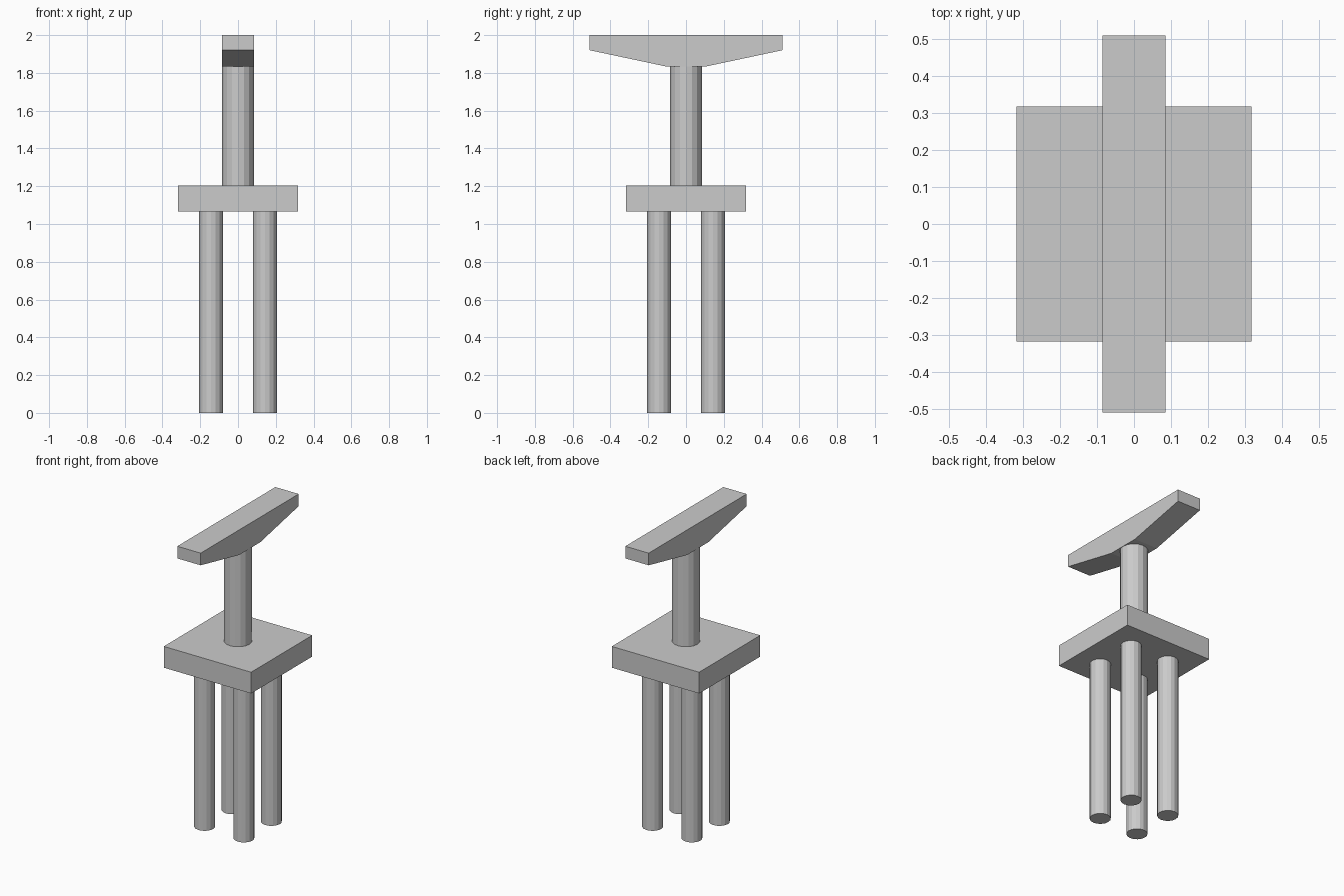
import bpy
import bmesh

cube = bpy.data.objects.get("Cube")
if cube:
    bpy.data.objects.remove(cube, do_unlink=True)

# Single concrete colour
concrete = bpy.data.materials.new("concrete_grey")
concrete.use_nodes = True
grey = (0.6, 0.6, 0.6, 1)
concrete.diffuse_color = grey
concrete.node_tree.nodes["Principled BSDF"].inputs["Base Color"].default_value = grey


def cylinder(name, x, y, bottom, top, radius):
    bpy.ops.mesh.primitive_cylinder_add(
        vertices=16, radius=radius, depth=top - bottom,
        location=(x, y, (bottom + top) / 2))
    obj = bpy.context.object
    obj.name = name
    obj.data.materials.append(concrete)
    return obj


def extruded_profile(name, profile, half_width):
    """Extrude a (y, z) outline along x."""
    bm = bmesh.new()
    face = bm.faces.new([bm.verts.new((-half_width, y, z)) for y, z in profile])
    result = bmesh.ops.extrude_face_region(bm, geom=[face])
    moved = [v for v in result["geom"] if isinstance(v, bmesh.types.BMVert)]
    bmesh.ops.translate(bm, verts=moved, vec=(2 * half_width, 0, 0))
    bmesh.ops.recalc_face_normals(bm, faces=bm.faces)
    mesh = bpy.data.meshes.new(name)
    bm.to_mesh(mesh)
    bm.free()
    mesh.materials.append(concrete)
    obj = bpy.data.objects.new(name, mesh)
    bpy.context.collection.objects.link(obj)
    return obj


SLAB_BOTTOM, SLAB_TOP, BEAM_BOTTOM = 1.065, 1.205, 1.835

# Four foundation piles
for y, end in ((-0.143, "front"), (0.143, "back")):
    for x, side in ((0.143, "left"), (-0.143, "right")):
        cylinder(f"{end}_{side}_pile", x, y, 0, SLAB_BOTTOM, 0.063)

# Square slab joining the piles
half = 0.318
extruded_profile("pile_cap", [(-half, SLAB_BOTTOM), (half, SLAB_BOTTOM),
                              (half, SLAB_TOP), (-half, SLAB_TOP)], half)

# Central column and tapered crossbeam
cylinder("column", 0, 0, SLAB_TOP, BEAM_BOTTOM, 0.084)
extruded_profile("crossbeam", [(-0.11, BEAM_BOTTOM), (0.11, BEAM_BOTTOM),
                               (0.51, 1.92), (0.51, 2.0),
                               (-0.51, 2.0), (-0.51, 1.92)], 0.085)
